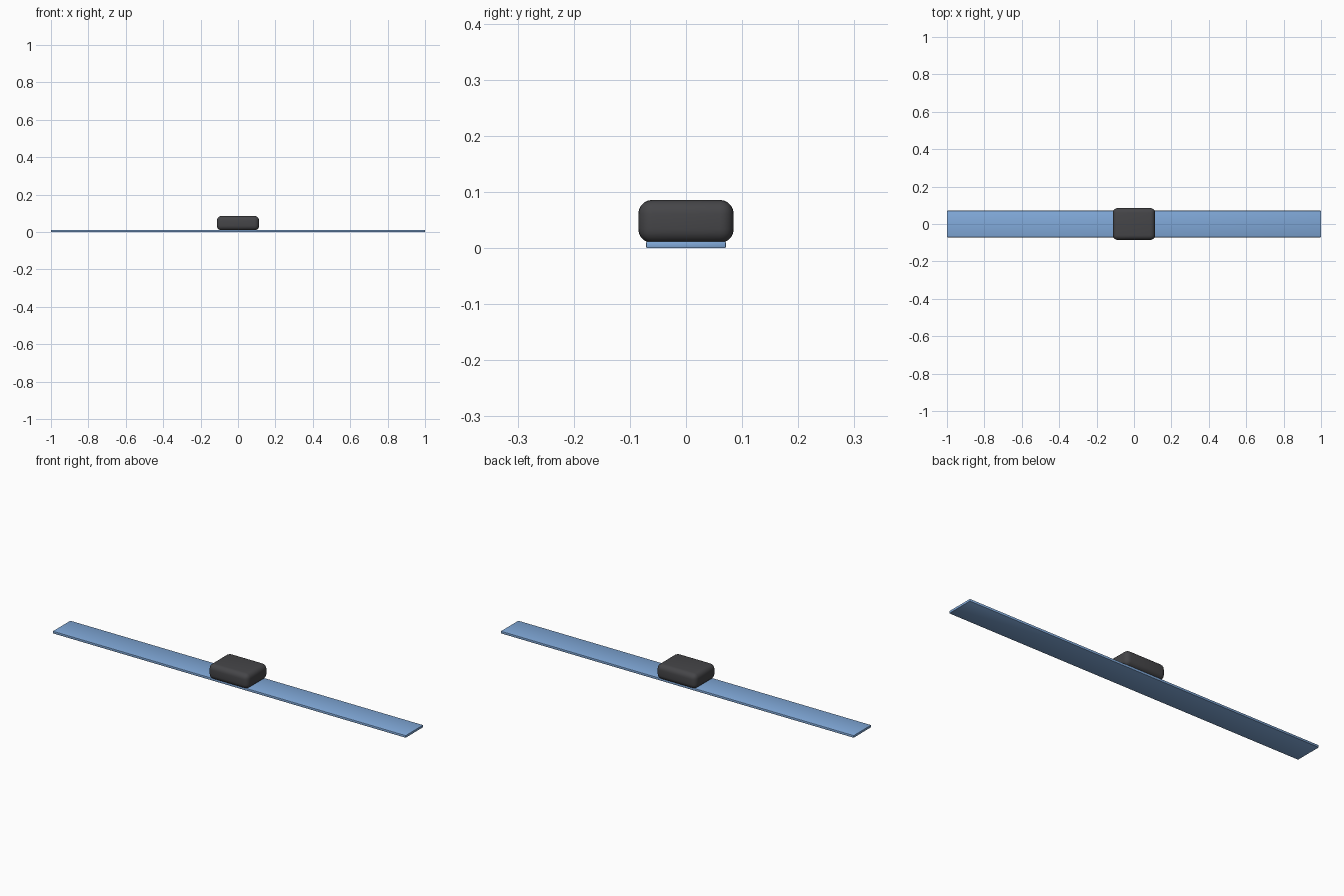
import bpy
import math

if "Cube" in bpy.data.objects:
    bpy.data.objects.remove(bpy.data.objects["Cube"])


def material(name, color):
    mat = bpy.data.materials.new(name)
    mat.diffuse_color = color
    mat.use_nodes = True
    mat.node_tree.nodes["Principled BSDF"].inputs["Base Color"].default_value = mat.diffuse_color
    return mat


def rounded_box(name, size, z_bottom, radius, segments, mat):
    bpy.ops.mesh.primitive_cube_add(size=1, location=(0, 0, z_bottom + size[2] / 2))
    ob = bpy.context.object
    ob.name = name
    ob.scale = size
    bpy.ops.object.transform_apply(location=False, rotation=False, scale=True)
    bev = ob.modifiers.new("rounding", 'BEVEL')
    bev.width = radius
    bev.segments = segments
    bpy.ops.object.modifier_apply(modifier=bev.name)
    bpy.ops.object.shade_smooth_by_angle(angle=math.radians(35))
    ob.data.materials.append(mat)
    return ob


blue = material("strap_blue", (0.22, 0.4, 0.7, 1))
dark = material("case_dark", (0.06, 0.06, 0.065, 1))

# Long flat strap lying on the ground
rounded_box("strap", (2.0, 0.142, 0.012), 0.0, 0.002, 2, blue)

# Rounded case sitting on the middle of the strap
rounded_box("case", (0.226, 0.17, 0.077), 0.009, 0.025, 5, dark)
